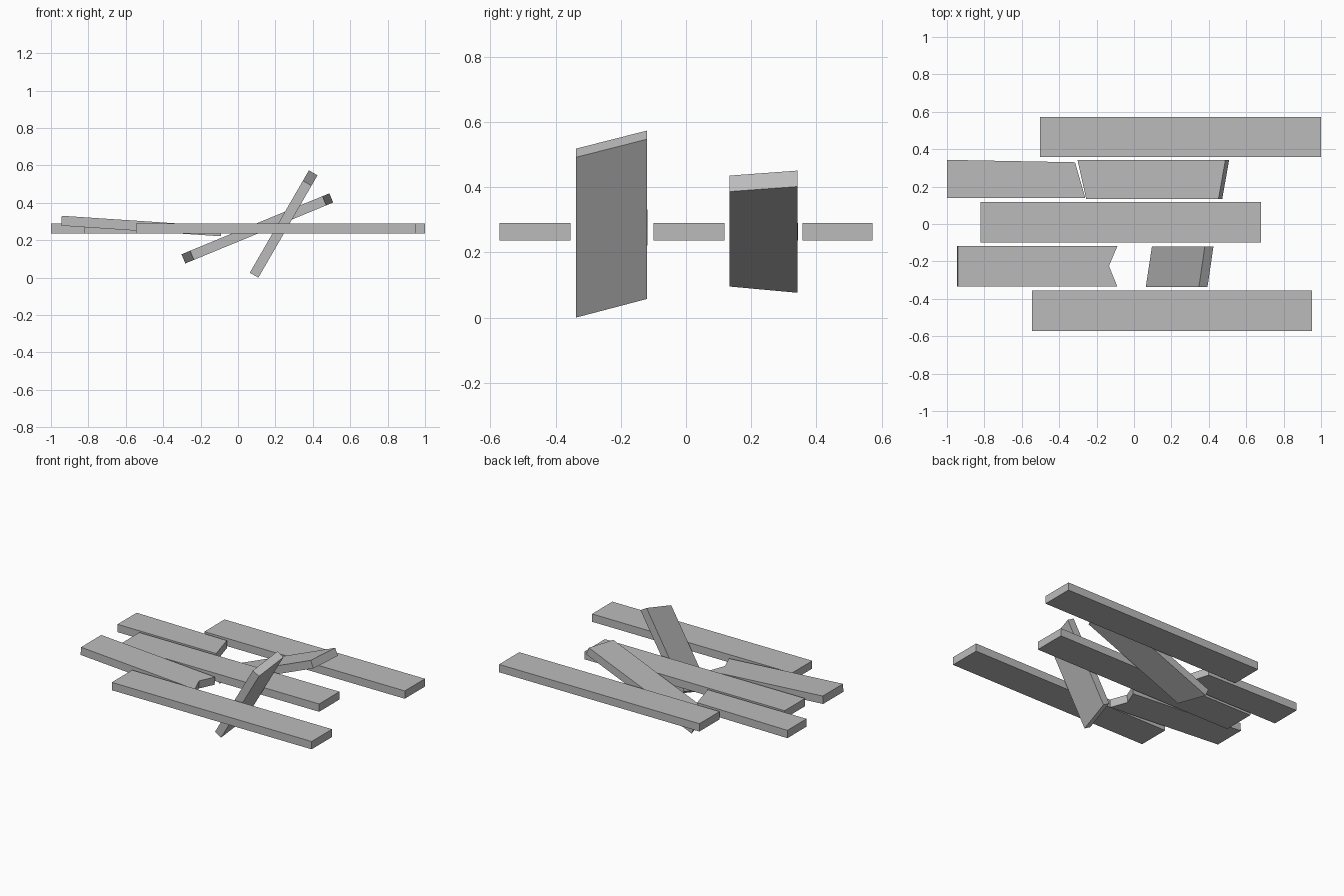
import bpy
import bmesh
import math

if "Cube" in bpy.data.objects:
    bpy.data.objects.remove(bpy.data.objects["Cube"], do_unlink=True)

THICKNESS = 0.053

grey = bpy.data.materials.new("weathered_grey")
grey.use_nodes = True
colour = (0.5, 0.5, 0.5, 1)
grey.diffuse_color = colour
grey.node_tree.nodes["Principled BSDF"].inputs["Base Color"].default_value = colour


def plank(name, outline, x=0.0, z=0.29, tilt=0.0):
    """Plank cut to a plan outline, hung below its top face and tilted in x-z."""
    bm = bmesh.new()
    top = bm.faces.new([bm.verts.new((u, y, 0)) for u, y in outline])
    moved = bmesh.ops.extrude_face_region(bm, geom=[top], use_keep_orig=True)["geom"]
    lower = [v for v in moved if isinstance(v, bmesh.types.BMVert)]
    bmesh.ops.translate(bm, vec=(0, 0, -THICKNESS), verts=lower)
    bmesh.ops.recalc_face_normals(bm, faces=bm.faces)
    mesh = bpy.data.meshes.new(name)
    bm.to_mesh(mesh)
    bm.free()
    mesh.materials.append(grey)
    obj = bpy.data.objects.new(name, mesh)
    obj.location = (x, 0, z)
    obj.rotation_euler.y = -math.radians(tilt)
    bpy.context.collection.objects.link(obj)


def rectangle(x0, x1, y0, y1):
    return [(x0, y0), (x1, y0), (x1, y1), (x0, y1)]


# Whole planks
plank("front_plank", rectangle(-0.545, 0.953, -0.573, -0.355))
plank("middle_plank", rectangle(-0.822, 0.678, -0.1, 0.118))
plank("back_plank", rectangle(-0.502, 1.0, 0.357, 0.573))

# Rear broken plank: a level half and a tipped half
plank("rear_broken_half",
      [(-1, 0.138), (-0.26, 0.138), (-0.315, 0.33), (-1, 0.343)])
plank("rear_tipped_half",
      [(0.05, 0.134), (0.815, 0.134), (0.855, 0.342), (0, 0.342)],
      x=-0.302, z=0.125, tilt=22.4)

# Front broken plank: a notched sagging half and a steeply tipped half
plank("front_notched_half",
      [(0, -0.335), (0.855, -0.335), (0.81, -0.225), (0.855, -0.118), (0, -0.118)],
      x=-0.942, z=0.331, tilt=-3.8)
plank("front_tipped_half",
      [(0, -0.337), (0.568, -0.337), (0.632, -0.119), (0.066, -0.119)],
      x=0.063, z=0.0265, tilt=60)
